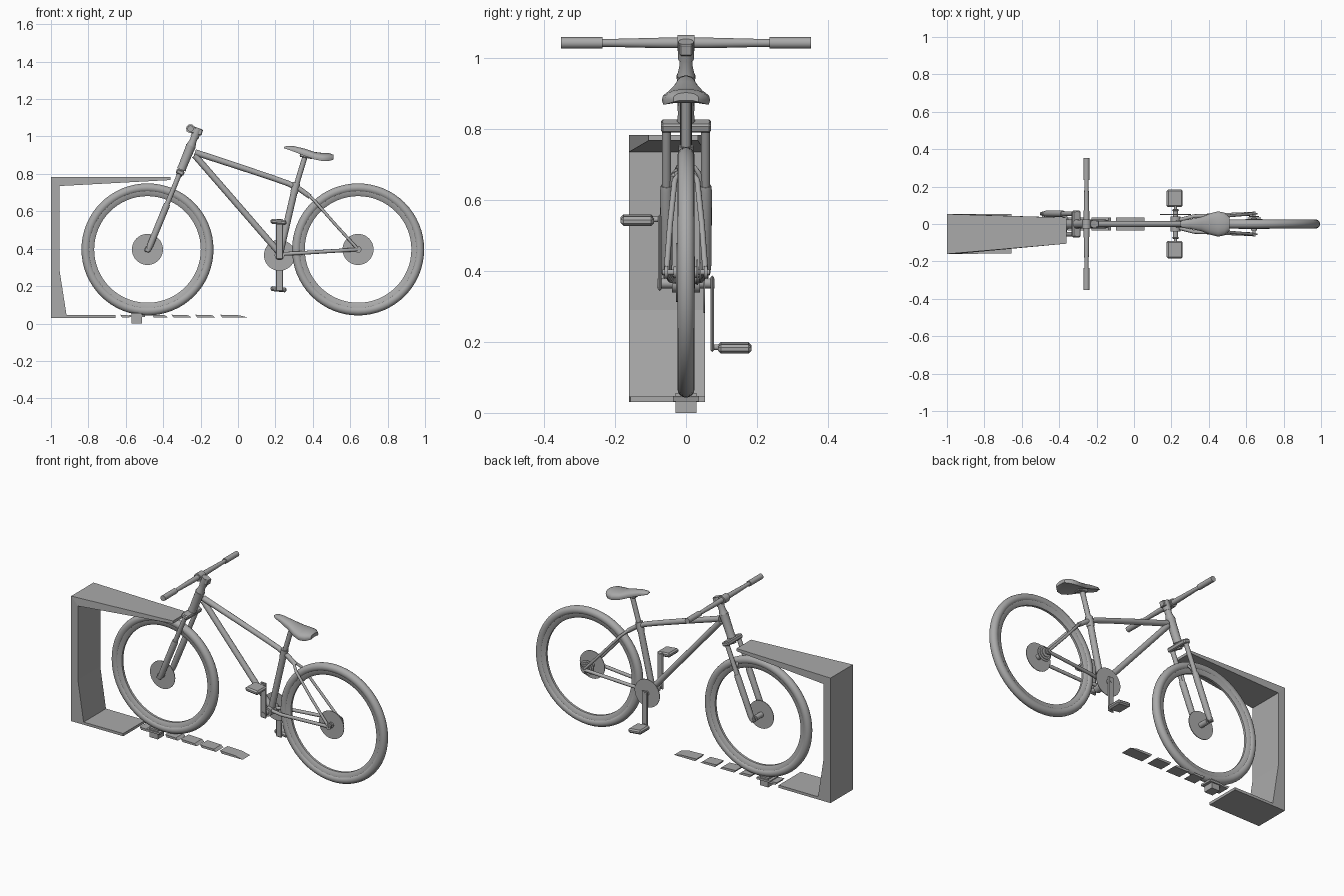
import bpy, bmesh, math
from mathutils import Vector as V

if "Cube" in bpy.data.objects:
    bpy.data.objects.remove(bpy.data.objects["Cube"])

grey = bpy.data.materials.new("plain grey")
grey.use_nodes = True
COLOUR = (0.4, 0.4, 0.4, 1)
grey.diffuse_color = COLOUR
grey.node_tree.nodes["Principled BSDF"].inputs["Base Color"].default_value = COLOUR


def finish(name, bm, smooth=True):
    bmesh.ops.recalc_face_normals(bm, faces=bm.faces)
    mesh = bpy.data.meshes.new(name)
    bm.to_mesh(mesh)
    bm.free()
    mesh.materials.append(grey)
    ob = bpy.data.objects.new(name, mesh)
    bpy.context.collection.objects.link(ob)
    if smooth:
        bpy.ops.object.select_all(action='DESELECT')
        ob.select_set(True)
        bpy.context.view_layer.objects.active = ob
        bpy.ops.object.shade_smooth_by_angle(angle=math.radians(40))
    return ob


def loft(name, rings, closed=False, smooth=True):
    """Skin a row of equal point rings, capped unless closed."""
    bm = bmesh.new()
    vs = [[bm.verts.new(p) for p in ring] for ring in rings]
    n = len(vs[0])
    for i in range(len(vs) if closed else len(vs) - 1):
        a, b = vs[i], vs[(i + 1) % len(vs)]
        for j in range(n):
            k = (j + 1) % n
            bm.faces.new((a[j], a[k], b[k], b[j]))
    if not closed:
        bm.faces.new(vs[0])
        bm.faces.new(vs[-1])
    return finish(name, bm, smooth)


def tube(name, points, radii, sides=16):
    """Round tube along a path with a radius at each point."""
    pts = [V(p) for p in points]
    if not isinstance(radii, (list, tuple)):
        radii = [radii] * len(pts)
    rings = []
    for i, (p, r) in enumerate(zip(pts, radii)):
        t = (pts[min(i + 1, len(pts) - 1)] - pts[max(i - 1, 0)]).normalized()
        u = t.cross(V((0, 1, 0)) if abs(t.y) < 0.9 else V((0, 0, 1))).normalized()
        v = t.cross(u)
        rings.append([p + r * (u * math.cos(a) + v * math.sin(a))
                      for a in (math.tau * j / sides for j in range(sides))])
    return loft(name, rings)


def axle(name, x, z, y0, y1, r, sides=32):
    return tube(name, [(x, y0, z), (x, y1, z)], r, sides)


def lathe(name, x, z, profile, steps=64):
    """Ring about the y axis from a closed (radius, y) profile."""
    return loft(name, [[(x + r * math.cos(a), y, z + r * math.sin(a)) for r, y in profile]
                       for a in (math.tau * i / steps for i in range(steps))], True)


def box(name, centre, size, tilt=0, bevel=0.004):
    bm = bmesh.new()
    bmesh.ops.create_cube(bm, size=1)
    c, s = math.cos(tilt), math.sin(tilt)
    for v in bm.verts:
        x, y, z = (v.co[i] * size[i] for i in range(3))
        v.co = V(centre) + V((x * c + z * s, y, z * c - x * s))
    if bevel:
        bmesh.ops.bevel(bm, geom=bm.edges[:], offset=bevel, segments=1, affect='EDGES')
    return finish(name, bm, False)


FRONT, REAR, HUB_Z = -0.484, 0.642, 0.396
CRANK = (0.222, 0.365)

# Wheels: tyre, rim, hub and brake disc
for side, x in (("front", FRONT), ("rear", REAR)):
    tyre = [(0.329 + 0.024 * math.cos(a), 0.024 * math.sin(a))
            for a in (math.tau * i / 16 for i in range(16))]
    lathe(side + "_tyre", x, HUB_Z, tyre)
    lathe(side + "_rim", x, HUB_Z, [(0.315, -0.017), (0.315, 0.017), (0.298, 0.015),
                                    (0.285, 0.007), (0.285, -0.007), (0.298, -0.015)])
    axle(side + "_hub", x, HUB_Z, -0.035, 0.035, 0.016)
    axle(side + "_axle", x, HUB_Z, -0.066, 0.066, 0.008)
    axle(side + "_brake_disc", x, HUB_Z, -0.028, -0.024, 0.083, 48)
for i in range(3):
    axle("rear_sprocket", REAR, HUB_Z, 0.022 + 0.008 * i, 0.026 + 0.008 * i, 0.045 - 0.009 * i)

# Frame tubes
tube("top_tube", [(-0.23, 0, 0.915), (0.0, 0, 0.84), (0.18, 0, 0.78), (0.27, 0, 0.748),
                  (0.33, 0, 0.718), (0.385, 0, 0.678)], [0.017, 0.016, 0.015, 0.015, 0.014, 0.013])
tube("down_tube", [(-0.232, 0, 0.9), (0.215, 0, 0.385)], 0.017)
tube("seat_tube", [(*CRANK[:1], 0, CRANK[1]), (0.308, 0, 0.735)], 0.018)
tube("seat_collar", [(0.3, 0, 0.7), (0.313, 0, 0.752)], 0.021)
tube("seat_post", [(0.3, 0, 0.7), (0.362, 0, 0.905)], 0.014)
axle("bottom_bracket", *CRANK, -0.04, 0.04, 0.026)
axle("crank_axle", *CRANK, -0.08, 0.08, 0.014)
for s, side in ((1, "left"), (-1, "right")):
    tube(side + "_seat_stay", [(0.375, 0.005 * s, 0.688), (0.41, 0.032 * s, 0.655),
                               (0.52, 0.045 * s, 0.53), (REAR, 0.055 * s, HUB_Z)], 0.008, 12)
    tube(side + "_chain_stay", [(0.235, 0.02 * s, 0.372), (0.32, 0.042 * s, 0.376),
                                (REAR, 0.055 * s, HUB_Z)], 0.010, 12)
    axle(side + "_dropout", REAR, HUB_Z, 0.05 * s, 0.06 * s, 0.018, 16)

# Steering column, all along one leaning line
def lean(z, y=0):
    return (-0.302 + (z - 0.826) * 0.41, y, z)

tube("head_tube", [lean(0.822), lean(0.84), lean(0.93), lean(0.95)], [0.025, 0.023, 0.025, 0.027])
tube("headset", [lean(0.95), lean(0.975), lean(1.0)], [0.025, 0.019, 0.019])
tube("steerer", [lean(0.79), lean(1.03)], 0.016)
tube("stem_clamp", [lean(0.995), lean(1.045)], 0.022)
box("stem", (-0.232, 0, 1.032), (0.085, 0.036, 0.034), 0.27)
axle("bar_clamp", -0.254, 1.042, -0.024, 0.024, 0.023)
tube("handlebar", [(-0.254, y, 1.042) for y in (-0.34, -0.22, -0.06, 0.06, 0.22, 0.34)],
     [0.011, 0.011, 0.015, 0.015, 0.011, 0.011])

# Fork
box("fork_crown", lean(0.808), (0.045, 0.142, 0.026), 0.39, 0.006)
for s, side in ((1, "left"), (-1, "right")):
    axle(side + "_grip", -0.254, 1.042, 0.235 * s, 0.352 * s, 0.016)
    tube(side + "_fork_upper", [lean(0.82, 0.055 * s), lean(0.6, 0.055 * s)], 0.013)
    tube(side + "_fork_lower", [lean(0.64, 0.055 * s), lean(0.625, 0.055 * s), lean(0.42, 0.055 * s),
                                lean(0.39, 0.055 * s)], [0.016, 0.018, 0.017, 0.013])
    box(side + "_fork_end", (FRONT, 0.055 * s, HUB_Z), (0.03, 0.018, 0.03), 0.39)
arch = [(0.62, 0.045), (0.67, 0.04), (0.69, 0.025)]
tube("fork_arch", [lean(z, -y) for z, y in arch] + [lean(z, y) for z, y in reversed(arch)], 0.008, 10)

# Cranks and pedals
axle("chainring", *CRANK, 0.049, 0.053, 0.083, 48)
for s, side in ((1, "left"), (-1, "right")):
    box(side + "_crank_arm", (CRANK[0], 0.074 * s, CRANK[1] - 0.086 * s), (0.038, 0.009, 0.215))
    end_z = CRANK[1] - 0.18 * s
    axle(side + "_pedal_axle", CRANK[0], end_z, 0.07 * s, 0.1 * s, 0.008, 12)
    box(side + "_pedal", (0.217, 0.137 * s, end_z - 0.002), (0.086, 0.094, 0.026), 0.1, 0.008)

# Saddle: x, top, bottom, half width
sections = [(0.247, 0.944, 0.936, 0.012), (0.262, 0.95, 0.932, 0.021), (0.30, 0.948, 0.918, 0.026),
            (0.36, 0.934, 0.895, 0.038), (0.41, 0.917, 0.877, 0.058), (0.45, 0.912, 0.869, 0.068),
            (0.485, 0.912, 0.869, 0.06), (0.51, 0.902, 0.876, 0.036)]
rings = []
for x, top, low, w in sections:
    arc = [(w * math.cos(math.pi * i / 10), math.sin(math.pi * i / 10) ** 0.8) for i in range(11)]
    edge = low + (top - low) * 0.3
    ring = [(x, y, edge + (top - edge) * h) for y, h in arc]
    ring += [(x, y, z) for y, z in ((-w * 0.95, low), (-w * 0.5, low + 0.004),
                                    (w * 0.5, low + 0.004), (w * 0.95, low))]
    rings.append(ring)
loft("saddle", rings)
box("saddle_clamp", (0.365, 0, 0.895), (0.07, 0.035, 0.02), 0.2)

# Stand: bracket as outer/inner edge pairs with its y limits
bracket = [(-0.655, 0.03, -0.655, 0.046, -0.157, 0.053), (-1, 0.03, -0.917, 0.046, -0.16, 0.053),
           (-1, 0.29, -0.955, 0.29, -0.16, 0.053), (-1, 0.783, -0.955, 0.735, -0.16, 0.053),
           (-0.36, 0.783, -0.36, 0.767, -0.105, 0.034)]
loft("stand_bracket", [[(ox, y0, oz), (ox, y1, oz), (ix, y1, iz), (ix, y0, iz)]
                       for ox, oz, ix, iz, y0, y1 in bracket], smooth=False)

# Stand: broken ground track and wheel block
for x0, x1, slope in ((-0.63, -0.58, 0.01), (-0.46, -0.375, 0.015), (-0.355, -0.25, 0.015),
                      (-0.228, -0.122, 0.015), (-0.095, 0.055, 0.05)):
    profile = [(x0 + 0.01, 0.032), (x1, 0.032), (x1 - slope, 0.044), (x0, 0.047)]
    loft("track_piece", [[(x, y, z) for x, z in profile] for y in (-0.036, 0.036)], smooth=False)
box("wheel_block", (-0.541, 0, 0.028), (0.055, 0.06, 0.056), 0, 0)
box("block_plate", (-0.541, 0, 0.04), (0.09, 0.074, 0.012), 0, 0)
